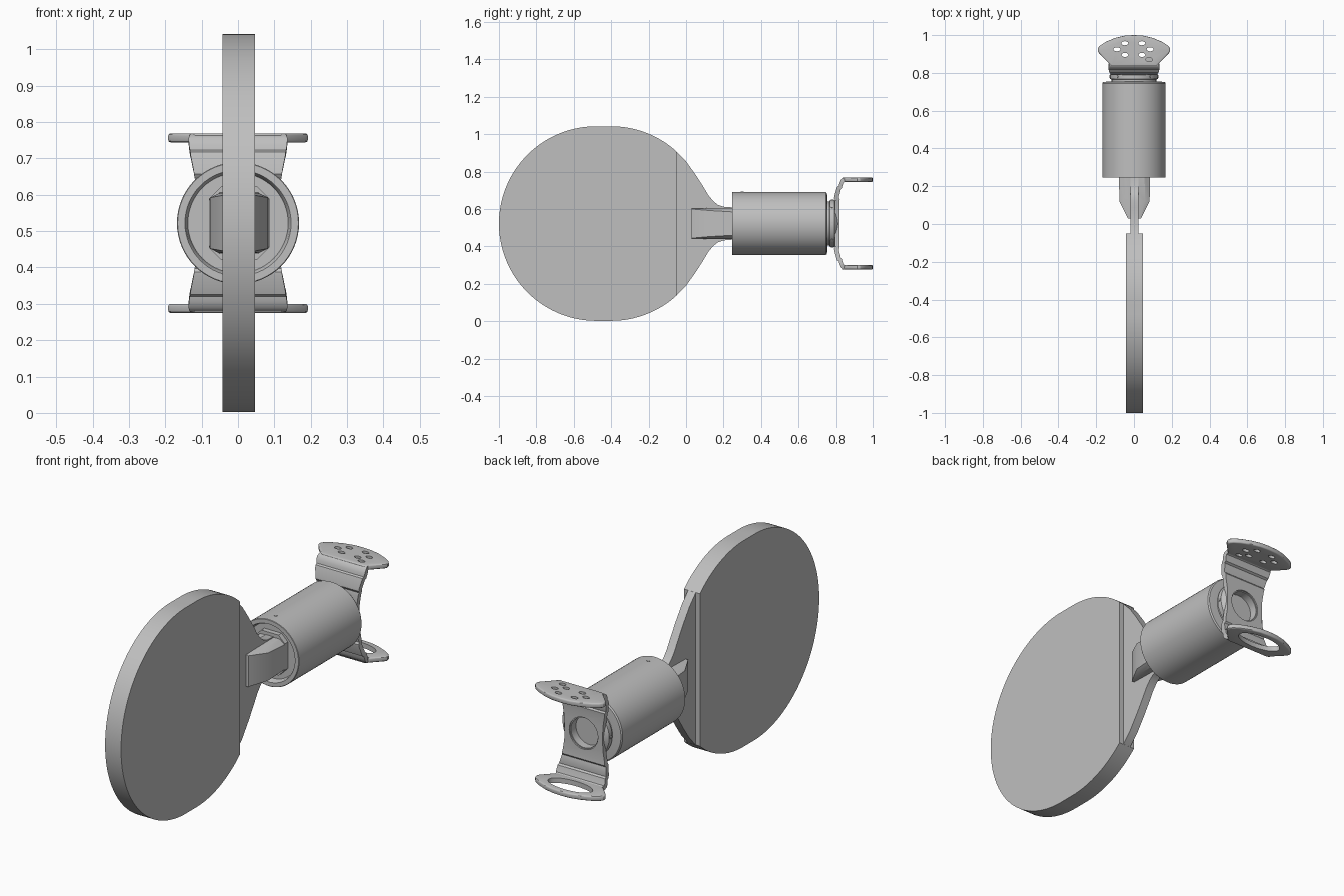
import bpy, bmesh, math
from mathutils import Matrix, Vector

cube = bpy.data.objects.get("Cube")
if cube:
    bpy.data.objects.remove(cube)

ZC = 0.522   # height of the main axis

grey = bpy.data.materials.new("light grey")
grey.use_nodes = True
grey.diffuse_color = (0.52, 0.52, 0.52, 1)
grey.node_tree.nodes["Principled BSDF"].inputs["Base Color"].default_value = (0.52, 0.52, 0.52, 1)


def make(name, bm):
    bmesh.ops.recalc_face_normals(bm, faces=bm.faces)
    mesh = bpy.data.meshes.new(name)
    bm.to_mesh(mesh)
    bm.free()
    obj = bpy.data.objects.new(name, mesh)
    bpy.context.collection.objects.link(obj)
    mesh.materials.append(grey)
    return obj


def prism(name, outline, push):
    """Extrude a closed outline along a vector."""
    bm = bmesh.new()
    face = bm.faces.new([bm.verts.new(p) for p in outline])
    grown = bmesh.ops.extrude_face_region(bm, geom=[face])["geom"]
    bmesh.ops.translate(bm, vec=push, verts=[v for v in grown if isinstance(v, bmesh.types.BMVert)])
    return make(name, bm)


def lathe(name, profile):
    """Turn (y, radius) points about the main axis."""
    bm = bmesh.new()
    verts = [bm.verts.new((r, y, ZC)) for y, r in profile]
    edges = [bm.edges.new(pair) for pair in zip(verts, verts[1:])]
    bmesh.ops.spin(bm, geom=verts + edges, cent=(0, 0, ZC), axis=(0, 1, 0),
                   angle=math.tau, steps=64, use_merge=True)
    bmesh.ops.remove_doubles(bm, verts=bm.verts, dist=0.0001)
    return make(name, bm)


def loft(name, sections):
    """Skin closed rings that share a point count."""
    bm = bmesh.new()
    rings = [[bm.verts.new(p) for p in s] for s in sections]
    for a, b in zip(rings, rings[1:]):
        for i in range(len(a)):
            j = (i + 1) % len(a)
            bm.faces.new((a[i], a[j], b[j], b[i]))
    bm.faces.new(rings[0])
    bm.faces.new(rings[-1])
    return make(name, bm)


def rod(name, centre, radius, depth, axis=(0, 0, 1), scale=(1, 1), sides=32):
    bm = bmesh.new()
    turn = Vector((0, 0, 1)).rotation_difference(Vector(axis)).to_matrix().to_4x4()
    matrix = Matrix.Translation(centre) @ turn @ Matrix.Diagonal((*scale, 1, 1))
    bmesh.ops.create_cone(bm, cap_ends=True, segments=sides, radius1=radius,
                          radius2=radius, depth=depth, matrix=matrix)
    return make(name, bm)


def bevel(obj, width, segments=3):
    mod = obj.modifiers.new("bevel", "BEVEL")
    mod.width, mod.segments, mod.limit_method = width, segments, "ANGLE"
    mod.angle_limit = math.radians(50)


def finish(obj, cutters=()):
    """Cut the holes, apply modifiers and smooth the curved faces."""
    for c in cutters:
        mod = obj.modifiers.new("cut", "BOOLEAN")
        mod.object, mod.operation, mod.solver = c, "DIFFERENCE", "EXACT"
        c.hide_render = True
    graph = bpy.context.evaluated_depsgraph_get()
    mesh = bpy.data.meshes.new_from_object(obj.evaluated_get(graph))
    obj.modifiers.clear()
    obj.data = mesh
    for c in cutters:
        bpy.data.objects.remove(c)
    bpy.ops.object.select_all(action="DESELECT")
    obj.select_set(True)
    bpy.context.view_layer.objects.active = obj
    bpy.ops.object.shade_smooth_by_angle(angle=math.radians(30))


def mirrored(half, x):
    """Close a (y, height) half outline across the main axis."""
    return [(x, y, ZC + h) for y, h in half] + [(x, y, ZC - h) for y, h in reversed(half) if h]


# Round paddle with a flat trailing edge
R = 0.52
rim = [(-0.48 + R * math.cos(a), R * math.sin(a))
       for a in [math.pi * (1 - i / 80) for i in range(41)]]
rim[0] = (-1, 0)
end = math.acos(0.35 / R)
rim += [(-0.40 + R * math.cos(a), R * math.sin(a))
        for a in [math.pi / 2 + (end - math.pi / 2) * i / 16 for i in range(17)]]
finish(prism("paddle_disc", mirrored(rim, -0.042), (0.089, 0, 0)))

# Thin neck flowing from the disc into the gripper
neck = [(-0.07, 0.398), (-0.05, 0.384), (0, 0.332), (0.05, 0.262), (0.09, 0.20),
        (0.12, 0.15), (0.145, 0.12), (0.17, 0.10), (0.20, 0.09), (0.25, 0.086)]
finish(prism("paddle_neck", mirrored(neck, -0.019), (0.043, 0, 0)))


# Tapered gripper jaws
def octagon(y, w, h, cut_x, cut_z):
    corners = [(w, h - cut_z), (w - cut_x, h)]
    pts = corners + [(-x, z) for x, z in reversed(corners)]
    pts += [(-x, -z) for x, z in pts]
    return [(x + 0.003, y, ZC + z) for x, z in pts]


finish(loft("gripper_jaws", [octagon(0.03, 0.035, 0.08, 0.002, 0.002),
                             octagon(0.12, 0.08, 0.082, 0.025, 0.012),
                             octagon(0.29, 0.083, 0.084, 0.03, 0.024)]))
finish(loft("jaw_mount", [octagon(y, 0.083, 0.102, 0.035, 0.035) for y in (0.25, 0.29)]))

# Cylindrical housing with a recessed front, and the collar behind it
finish(lathe("housing", [(0.275, 0), (0.275, 0.138), (0.25, 0.143), (0.245, 0.146),
                         (0.245, 0.166), (0.247, 0.168), (0.745, 0.168), (0.752, 0.163),
                         (0.755, 0.12), (0.755, 0)]))
finish(lathe("collar", [(0.75, 0), (0.75, 0.118), (0.765, 0.118), (0.768, 0.126),
                        (0.792, 0.126), (0.81, 0.105), (0.81, 0.075), (0.77, 0.075),
                        (0.77, 0)]))

# Small screws around the collar and on the housing
for i in range(8):
    a = math.tau * i / 8
    out = Vector((math.sin(a), 0, math.cos(a)))
    finish(rod("collar_screw", Vector((0, 0.78, ZC)) + out * 0.125, 0.008, 0.008, out, sides=12))
finish(rod("housing_screw", (0, 0.30, ZC + 0.167), 0.008, 0.006, sides=12))

# Bracket web: a bent sheet, narrow at the bore, with a pressed panel at each end
half_web = [(0.805, 0, 0.106), (0.805, 0.06, 0.108), (0.805, 0.11, 0.116), (0.81, 0.14, 0.122),
            (0.821, 0.18, 0.13), (0.829, 0.212, 0.135), (0.835, 0.226, 0.136),
            (0.845, 0.233, 0.132), (0.86, 0.2345, 0.13)]
stations = [(y, -h, w) for y, h, w in reversed(half_web[1:])] + half_web
bm = bmesh.new()
rows = [[bm.verts.new((s * w, y, ZC + h)) for s in (-1, 1)] for y, h, w in stations]
for a, b in zip(rows, rows[1:]):
    bm.faces.new((a[0], b[0], b[1], a[1]))
bm.normal_update()
for side in (-1, 1):
    panel = [f for f in bm.faces
             if 0.11 < side * (f.calc_center_median().z - ZC) < 0.214]
    down = -0.008 if panel[0].normal.y > 0 else 0.008
    bmesh.ops.inset_region(bm, faces=panel, thickness=0.018, depth=0, use_even_offset=True)
    bmesh.ops.inset_region(bm, faces=panel, thickness=0.008, depth=down, use_even_offset=True)
web = make("bracket_web", bm)
solid = web.modifiers.new("thickness", "SOLIDIFY")
solid.thickness, solid.offset = 0.024, 0
finish(web, [rod("bore_cutter", (0, 0.81, ZC), 0.08, 0.2, (0, 1, 0), sides=48)])

# Fan-shaped flanges: the upper one drilled, the lower one with a wide slot
fan = [(0, 1.0), (0.05, 0.997), (0.10, 0.985), (0.15, 0.964), (0.178, 0.946),
       (0.19, 0.932), (0.192, 0.918), (0.184, 0.903), (0.125, 0.842), (0.118, 0.836)]
drill = [(-0.09, 0.925), (-0.048, 0.957), (0.042, 0.957), (0.085, 0.925),
         (-0.048, 0.895), (0.042, 0.895), (0.08, 0.87)]
for name, low in (("upper_flange", ZC + 0.222), ("lower_flange", ZC - 0.247)):
    outline = [(x, y, low) for x, y in fan] + [(-x, y, low) for x, y in reversed(fan[1:])]
    flange = prism(name, outline, (0, 0, 0.025))
    bevel(flange, 0.007)
    if name == "upper_flange":
        cuts = [rod("hole_cutter", (x, y, low), 0.018, 0.2, scale=(1, 0.6), sides=20)
                for x, y in drill]
    else:
        cuts = [rod("slot_cutter", (0, 0.922, low), 0.12, 0.2, scale=(1, 0.42), sides=48)]
    finish(flange, cuts)
